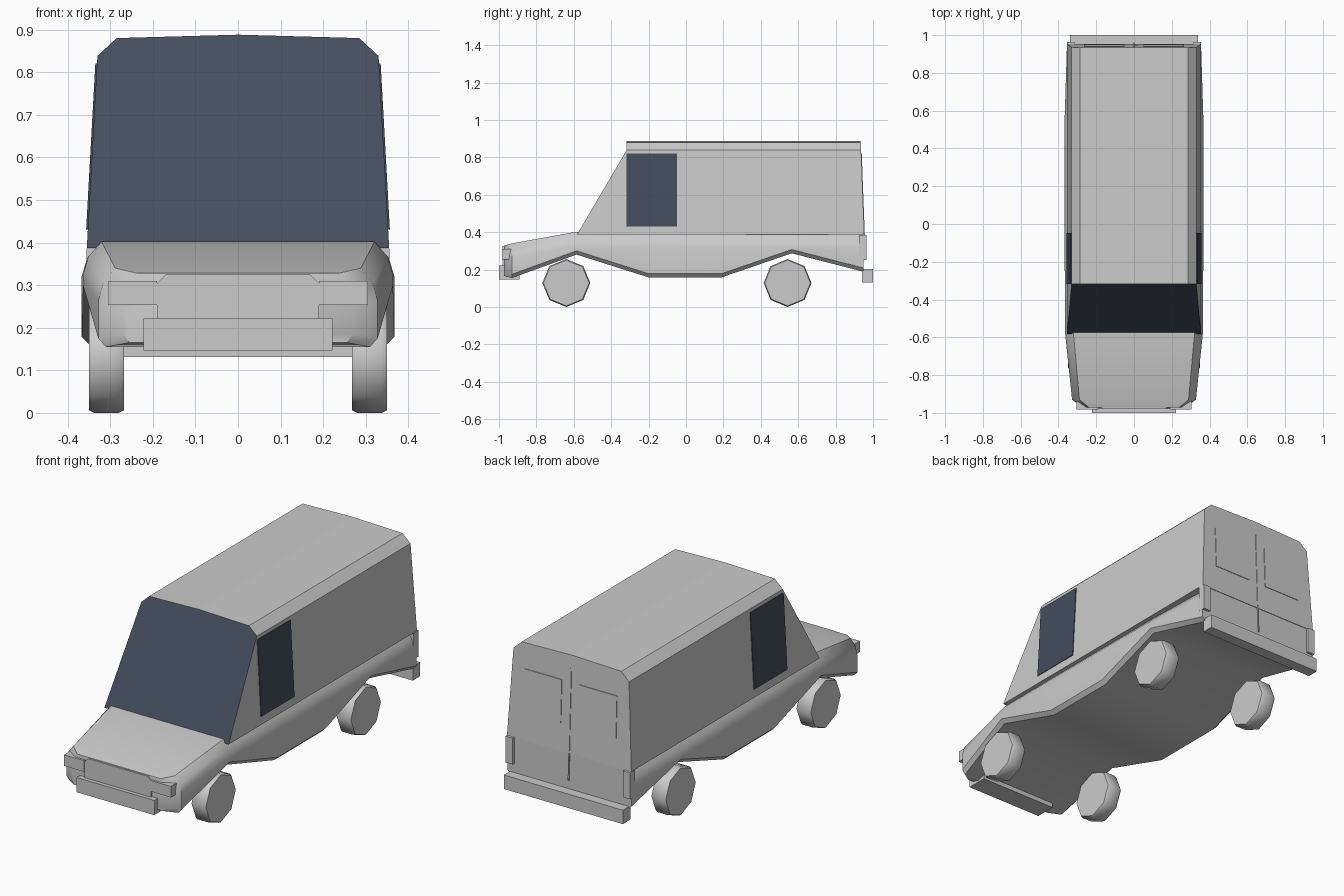
import bpy, bmesh, math
from mathutils import Vector

if "Cube" in bpy.data.objects:
    bpy.data.objects.remove(bpy.data.objects["Cube"])


def material(name, rgb):
    m = bpy.data.materials.new(name)
    m.diffuse_color = (*rgb, 1)
    m.use_nodes = True
    m.node_tree.nodes["Principled BSDF"].inputs["Base Color"].default_value = m.diffuse_color
    return m


GREY = material("body grey", (0.6, 0.6, 0.6))
GLASS = material("dark glass", (0.06, 0.075, 0.11))


def finish(name, bm, mats, smooth=None):
    bmesh.ops.recalc_face_normals(bm, faces=bm.faces[:])
    me = bpy.data.meshes.new(name)
    bm.to_mesh(me)
    bm.free()
    for m in mats:
        me.materials.append(m)
    ob = bpy.data.objects.new(name, me)
    bpy.context.collection.objects.link(ob)
    if smooth:
        bpy.ops.object.select_all(action='DESELECT')
        ob.select_set(True)
        bpy.context.view_layer.objects.active = ob
        bpy.ops.object.shade_smooth_by_angle(angle=math.radians(smooth))
    return ob


def loft(rings):
    """Skin a list of equal-length closed rings and cap both ends."""
    bm = bmesh.new()
    vs = [[bm.verts.new(p) for p in r] for r in rings]
    n = len(rings[0])
    for a, b in zip(vs, vs[1:]):
        for i in range(n):
            j = (i + 1) % n
            bm.faces.new((a[i], a[j], b[j], b[i]))
    bm.faces.new(vs[0])
    bm.faces.new(vs[-1])
    return bm


def plate(name, pts, offset, mat):
    """Extrude a flat outline along an offset."""
    off = Vector(offset)
    return finish(name, loft([pts, [Vector(p) + off for p in pts]]), [mat])


def box(name, x0, x1, y0, y1, z0, z1):
    return plate(name, [(x0, y0, z0), (x1, y0, z0), (x1, y0, z1), (x0, y0, z1)],
                 (0, y1 - y0, 0), GREY)


# Lower body: (y, half width, bottom, top) stations, arched over the wheels
stations = [(-0.972, 0.27, 0.165, 0.328), (-0.93, 0.328, 0.155, 0.34),
            (-0.585, 0.364, 0.28, 0.402), (-0.2, 0.367, 0.158, 0.399),
            (0.19, 0.367, 0.158, 0.397), (0.565, 0.367, 0.287, 0.394),
            (0.95, 0.355, 0.188, 0.39)]
rings = []
for y, w, b, t in stations:
    half = [(0.945 * w, b), (w, b + 0.02), (w, t - 0.078),
            (0.965 * w, t - 0.035), (0.88 * w, t)]
    rings.append([(x, y, z) for x, z in half] +
                 [(-x, y, z) for x, z in reversed(half)])
finish("lower_body", loft(rings), [GREY], 40)

# Cabin: (x, z, front y, rear y), with the whole front face as windscreen
half = [(0.355, 0.387, -0.583, 0.953), (0.33, 0.838, -0.318, 0.936),
        (0.285, 0.88, -0.318, 0.934)]
outline = half + [(0, 0.888, -0.318, 0.934)] + \
    [(-x, z, f, r) for x, z, f, r in reversed(half)]
bm = loft([[(x, f, z) for x, z, f, r in outline],
           [(x, r, z) for x, z, f, r in outline]])
bm.faces.ensure_lookup_table()
bm.faces[-2].material_index = 1
finish("cabin", bm, [GREY, GLASS])


def side_x(z):
    return 0.355 - (z - 0.387) * 0.025 / 0.451


def rear_y(z):
    return 0.953 - (z - 0.387) * 0.017 / 0.451


# Parts repeated on both sides
for s, side in ((1, "right"), (-1, "left")):
    # Side window
    plate(side + "_side_window",
          [(s * (side_x(z) - 0.002), y, z) for y, z in
           ((-0.318, 0.43), (-0.048, 0.43), (-0.048, 0.82), (-0.318, 0.82))],
          (s * 0.006, 0, 0), GLASS)
    # Rear door window
    plate(side + "_rear_window",
          [(s * x, rear_y(z) - 0.002, z) for x, z in
           ((0.05, 0.53), (0.265, 0.53), (0.265, 0.75), (0.05, 0.75))],
          (0, 0.005, 0), GREY)
    # Lamps
    box(side + "_headlight", s * 0.19, s * 0.305, -0.983, -0.935, 0.253, 0.31)
    box(side + "_tail_light", s * 0.315, s * 0.356, 0.925, 0.964, 0.25, 0.386)
    # Eight-sided wheels
    for y, end in ((-0.64, "front"), (0.543, "rear")):
        rings = [[(s * x, y + r * math.cos(k * math.pi / 4),
                   0.128 + r * math.sin(k * math.pi / 4)) for k in range(8)]
                 for x, r in ((0.268, 0.122), (0.28, 0.128),
                              (0.338, 0.128), (0.35, 0.122))]
        finish(f"{side}_{end}_wheel", loft(rings), [GREY], 50)

# Rear door seam
plate("rear_door_seam",
      [(x, rear_y(z) - 0.002, z) for x, z in
       ((-0.003, 0.25), (0.003, 0.25), (0.003, 0.82), (-0.003, 0.82))],
      (0, 0.005, 0), GREY)

# Grille with cut upper corners
plate("grille", [(x, -0.98, z) for x, z in
                 ((-0.19, 0.21), (0.19, 0.21), (0.19, 0.305), (0.17, 0.325),
                  (-0.17, 0.325), (-0.19, 0.305))], (0, 0.04, 0), GREY)

# Bumpers
box("front_bumper", -0.222, 0.222, -1.0, -0.89, 0.146, 0.222)
box("rear_bumper", -0.34, 0.34, 0.94, 1.0, 0.131, 0.203)
